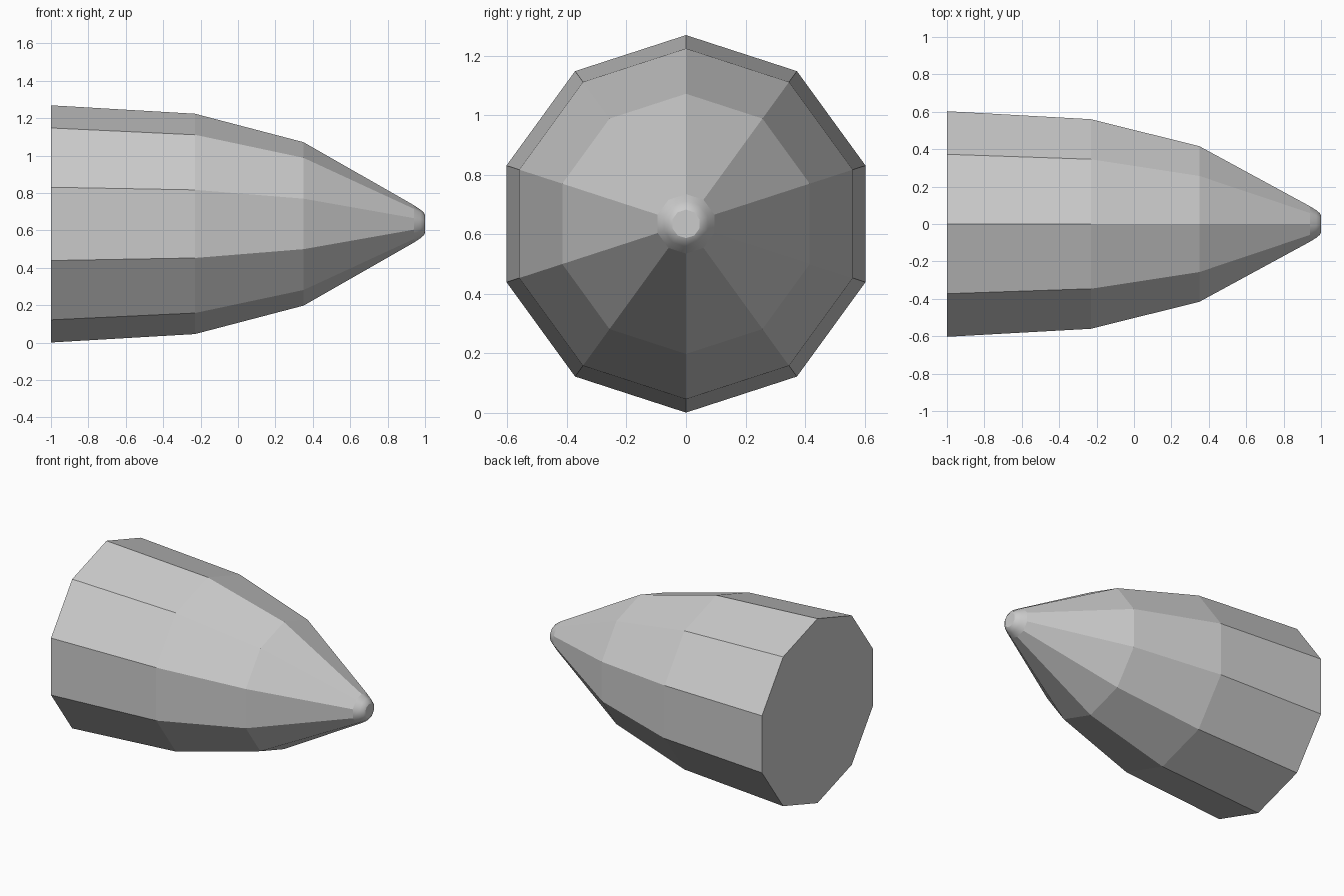
import bpy, bmesh
from math import cos, sin, pi

cube = bpy.data.objects.get("Cube")
if cube:
    bpy.data.objects.remove(cube, do_unlink=True)

SIDES = 10
AXIS_Z = 0.635
# (x, radius) from the broad base to the blunt tip
PROFILE = [(-1, 0.634), (-0.23, 0.589), (0.35, 0.437),
           (0.94, 0.1), (0.975, 0.077), (0.993, 0.061), (1, 0.048)]

grey = bpy.data.materials.new("light grey")
grey.use_nodes = True
colour = (0.6, 0.6, 0.6, 1)
grey.diffuse_color = colour
grey.node_tree.nodes["Principled BSDF"].inputs["Base Color"].default_value = colour

# Ten-sided tapered body with a rounded nose, closed at both ends
bm = bmesh.new()
rings = []
for x, r in PROFILE:
    angles = [2 * pi * i / SIDES for i in range(SIDES)]
    rings.append([bm.verts.new((x, r * sin(a), AXIS_Z + r * cos(a))) for a in angles])

for n, (a, b) in enumerate(zip(rings, rings[1:])):
    for i in range(SIDES):
        j = (i + 1) % SIDES
        face = bm.faces.new((a[i], a[j], b[j], b[i]))
        face.smooth = n >= 3  # only the nose rounding is smooth
bm.faces.new(rings[0])
bm.faces.new(rings[-1])
bmesh.ops.recalc_face_normals(bm, faces=bm.faces)

# Crisp rim around the tip disc
for edge in bm.edges:
    if all(v in rings[-1] for v in edge.verts):
        edge.smooth = False

mesh = bpy.data.meshes.new("tapered_body")
bm.to_mesh(mesh)
bm.free()
mesh.materials.append(grey)
body = bpy.data.objects.new("tapered_body", mesh)
bpy.context.collection.objects.link(body)
